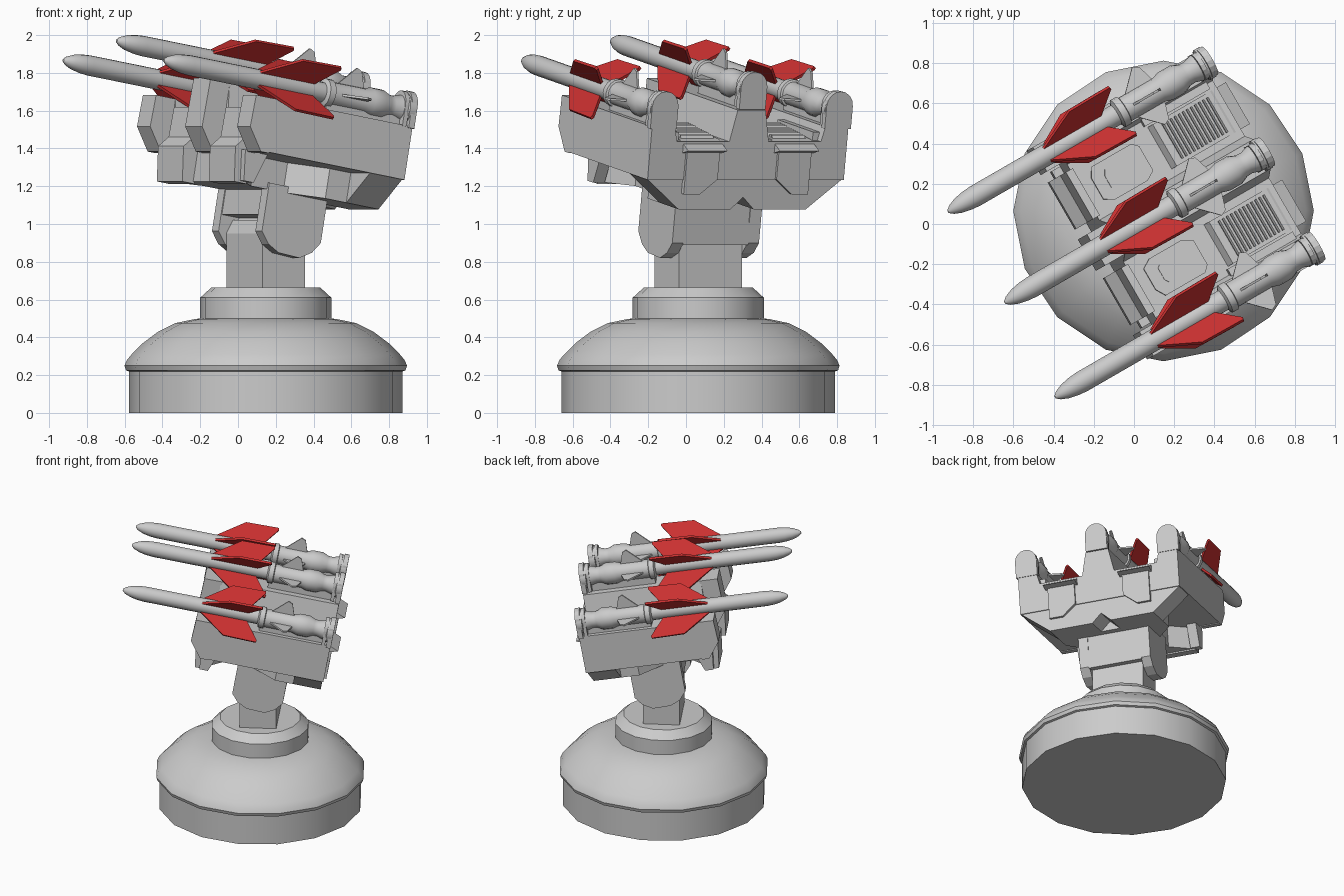
import bpy, bmesh
from math import radians, pi, cos, sin
from mathutils import Matrix, Vector

if "Cube" in bpy.data.objects:
    bpy.data.objects.remove(bpy.data.objects["Cube"])

CX, CY = 0.147, 0.065
BASE = Matrix.Translation((CX, CY, 0)) @ Matrix.Rotation(radians(210), 4, 'Z')
# Head frame: x = forward, y = sideways, z = up, pitched up 10 degrees
HEAD = (Matrix.Translation((CX, CY, 1.5)) @ Matrix.Rotation(radians(210), 4, 'Z')
        @ Matrix.Rotation(radians(-10), 4, 'Y'))

red = bpy.data.materials.new("fin_red")
red.diffuse_color = (0.6, 0.03, 0.03, 1)
red.use_nodes = True
red.node_tree.nodes["Principled BSDF"].inputs["Base Color"].default_value = red.diffuse_color


def finish(name, bm, matrix, mat=None, smooth=False):
    bmesh.ops.recalc_face_normals(bm, faces=bm.faces)
    me = bpy.data.meshes.new(name)
    bm.to_mesh(me)
    bm.free()
    ob = bpy.data.objects.new(name, me)
    bpy.context.collection.objects.link(ob)
    ob.matrix_world = matrix
    if mat:
        me.materials.append(mat)
    if smooth:
        bpy.ops.object.select_all(action='DESELECT')
        ob.select_set(True)
        bpy.context.view_layer.objects.active = ob
        bpy.ops.object.shade_smooth_by_angle(angle=radians(32))
    return ob


def prism(name, pts, axis, lo, hi, matrix=HEAD, mat=None):
    """Extrude a 2D outline along x, y or z between lo and hi."""
    place = {'x': lambda p, t: (t, p[0], p[1]),
             'y': lambda p, t: (p[0], t, p[1]),
             'z': lambda p, t: (p[0], p[1], t)}[axis]
    bm = bmesh.new()
    a = [bm.verts.new(place(p, lo)) for p in pts]
    b = [bm.verts.new(place(p, hi)) for p in pts]
    bm.faces.new(a)
    bm.faces.new(b)
    n = len(pts)
    for i in range(n):
        j = (i + 1) % n
        bm.faces.new((a[i], a[j], b[j], b[i]))
    return finish(name, bm, matrix, mat)


def box(name, x, y, z, matrix=HEAD):
    return prism(name, [(x[0], y[0]), (x[1], y[0]), (x[1], y[1]), (x[0], y[1])], 'z', z[0], z[1], matrix)


def lathe(name, prof, matrix, seg=16):
    """Spin (radius, height) points around z."""
    bm = bmesh.new()
    vs = [bm.verts.new((r, 0, z)) for r, z in prof]
    es = [bm.edges.new(p) for p in zip(vs, vs[1:])]
    bmesh.ops.spin(bm, geom=vs + es, axis=(0, 0, 1), cent=(0, 0, 0), angle=2 * pi, steps=seg)
    bmesh.ops.remove_doubles(bm, verts=bm.verts, dist=1e-5)
    return finish(name, bm, matrix, smooth=True)


def mirrored(half):
    """Close a half outline across its first coordinate."""
    return half + [(-p[0], p[1]) for p in reversed(half) if abs(p[0]) > 1e-6]


# Round base with bead, dome and collar
lathe("round_base", [(0, 0), (.725, 0), (.725, .22), (.74, .225), (.748, .25), (.735, .28), (.71, .31),
                     (.65, .37), (.57, .43), (.48, .475), (.375, .497), (.347, .5), (.347, .61),
                     (.287, .665), (0, .665)], Matrix.Translation((CX, CY, 0)))

# Column
prism("column", [(.13, .6), (.13, .95), (.09, 1.02), (-.1, 1.02), (-.13, .98), (-.13, .6)],
      'y', -.192, .192, BASE)

# Tilting neck: rounded cheeks, bridge, back plate and pivot
cheek = [(.08, -.3), (.08, -.56), (.03, -.62), (-.04, -.655), (-.17, -.66), (-.24, -.62), (-.285, -.56), (-.285, -.3)]
for s, side in ((1, "right"), (-1, "left")):
    prism("neck_cheek_" + side, cheek, 'y', s * .195, s * .265)
box("neck_bridge", (-.28, .075), (-.2, .2), (-.47, -.3))
box("neck_back_plate", (-.285, -.2), (-.2, .2), (-.57, -.45))
lathe("pivot_pin", [(0, -.25), (.09, -.25), (.09, .25), (0, .25)],
      HEAD @ Matrix.Translation((-.1, 0, -.53)) @ Matrix.Rotation(pi / 2, 4, 'X'))

# Launcher hull: cross-section with two sunken bays between three rails
prism("launcher_hull", mirrored([(.6, -.175), (.6, .11), (.46, .11), (.44, .03), (.12, .03), (.085, .2)]),
      'x', -.54, .31)
prism("rear_keel", mirrored([(.6, -.17), (.39, -.335), (.07, -.335), (0, -.27)]), 'x', -.53, -.33)
plan = [(-.34, .39), (-.2, .39), (-.02, .25), (.18, .25), (.31, .4)]
prism("keel", plan + [(a, -l) for a, l in reversed(plan)], 'z', -.335, -.17)

# Forward rail noses
for name, l0, l1, top in (("left", -.6, -.46, .11), ("middle", -.09, .09, .2), ("right", .46, .6, .11)):
    prism("rail_nose_" + name, [(.3, top), (.43, top), (.437, -.06), (.35, -.18), (.3, -.18)], 'y', l0, l1)

for s, side in ((1, "right"), (-1, "left")):
    # Bay front block, with a stepped lower chin
    prism("bay_front_" + side, [(.3, .06), (.34, .06), (.345, -.1), (.4, -.16), (.375, -.345), (.3, -.345)],
          'y', s * .14, s * .41)
    prism("bay_chin_cheek_" + side, [(.22, -.17), (.36, -.17), (.34, -.335), (.28, -.335)], 'y', s * .38, s * .45)
    # Hatch plate
    hatch = [(-.05, .2), (0, .17), (.19, .17), (.24, .2), (.24, .32), (.21, .37), (-.02, .37), (-.05, .34)]
    prism("hatch_" + side, [(a, s * l) for a, l in hatch], 'z', .03, .042)
    inner = [(.1 + (a - .1) * .55, .27 + (l - .27) * .55) for a, l in hatch]
    prism("hatch_panel_" + side, [(a, s * l) for a, l in inner], 'z', .042, .048)
    # Louvre vent sloping down to the rear
    prism("vent_base_" + side, [(-.13, .02), (-.16, .065), (-.5, .035), (-.6, -.01), (-.54, -.03)],
          'y', s * .16, s * .40)
    for i in range(12):
        a = -.2 - i * .024
        z = .065 + (a + .16) * .088
        prism(f"louvre_{side}_{i}", [(a, z - .01), (a, z + .014), (a - .013, z - .002), (a - .013, z - .01)],
              'y', s * .18, s * .38)
    # Low kerb beside the bay
    box("bay_kerb_" + side, (-.5, -.12), sorted((s * .41, s * .45)), (.02, .075))
    # Rear panels
    prism("rear_panel_" + side, [(s * l, u) for l, u in ((.18, -.02), (.38, -.02), (.38, -.25), (.28, -.25), (.18, -.17))],
          'x', -.555, -.53)

# Missile profile: radius against forward distance
missile = [(0, -.535), (.085, -.535), (.085, -.5), (.072, -.495), (.07, -.47), (.058, -.43), (.06, -.4),
           (.078, -.36), (.078, -.29), (.066, -.25), (.066, -.05), (.077, -.045), (.077, -.01),
           (.054, 0), (.054, .82), (.05, .87), (.04, .92), (.024, .96), (.008, .98), (0, .981)]
fin = [(.42, .045), (.22, .19), (-.015, .195), (-.02, .18), (.08, .045)]
tail_fin = [(-.08, .055), (-.19, .165), (-.22, .15), (-.25, .055)]

for name, l, u in (("left", -.533, .2), ("middle", 0, .305), ("right", .533, .2)):
    M = HEAD @ Matrix.Translation((0, l, u))
    lathe("missile_" + name, missile, M @ Matrix.Rotation(pi / 2, 4, 'Y'))
    for k in range(4):
        R = M @ Matrix.Rotation(k * pi / 2 + pi / 4, 4, 'X')
        prism(f"fin_{name}_{k}", fin, 'y', -.008, .008, R, red)
        if k < 3:
            R = M @ Matrix.Rotation((k - 1) * pi / 2, 4, 'X')
            prism(f"tail_fin_{name}_{k}", tail_fin, 'y', -.006, .006, R)
    # Arched rear bracket and support rail
    arch = [(.08, -.1)] + [(.08 * cos(t * pi / 8), .02 + .08 * sin(t * pi / 8)) for t in range(9)] + [(-.08, -.1)]
    prism("tail_bracket_" + name, arch, 'x', -.545, -.51, M)
    prism("tail_bracket_inner_" + name, [(y * .9, z * .95) for y, z in arch], 'x', -.5, -.475, M)
    box("support_rail_" + name, (-.5, -.02), (-.035, .035), (-.11, -.04), M)
